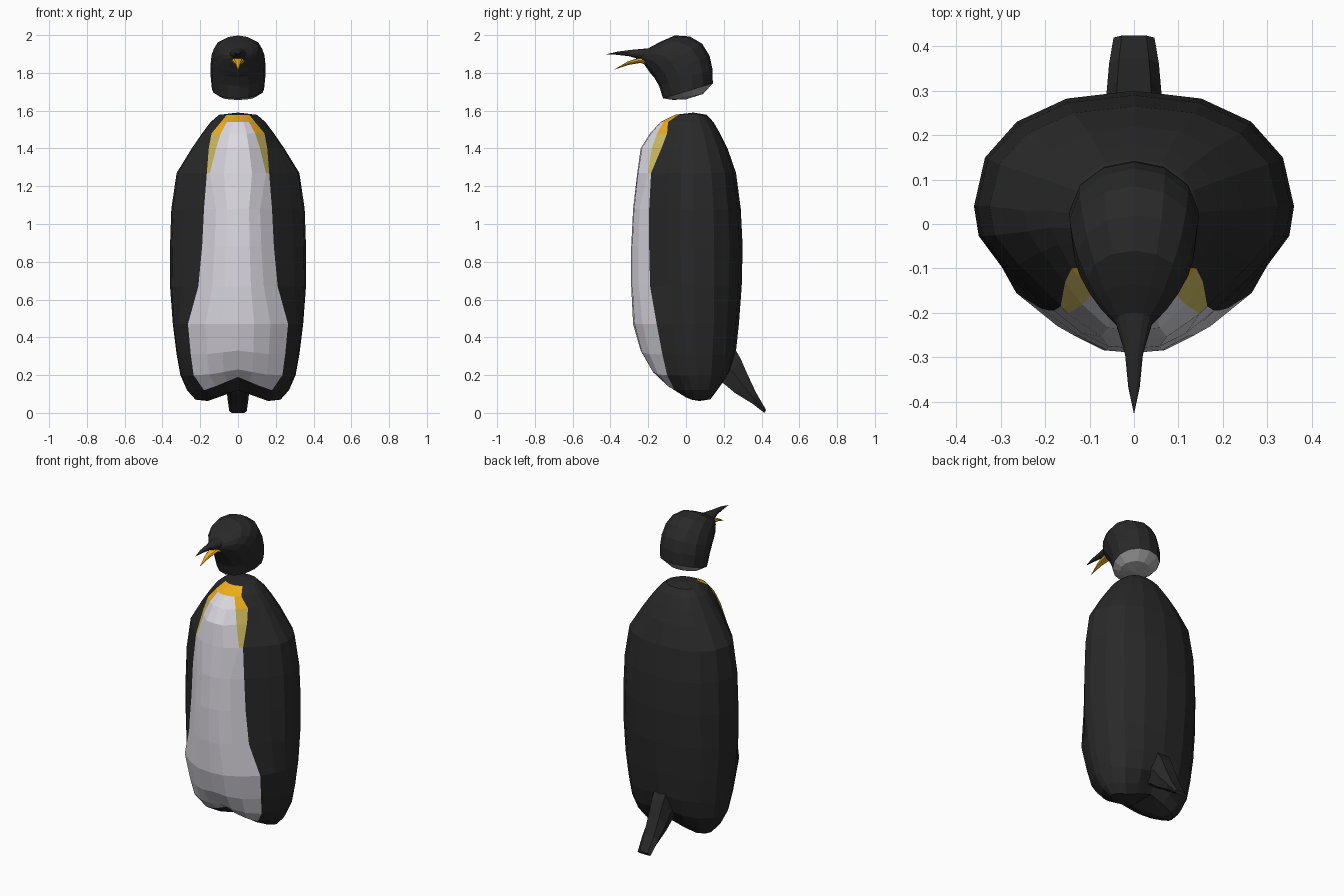
import bpy, bmesh, math
from mathutils import Vector

if "Cube" in bpy.data.objects:
    bpy.data.objects.remove(bpy.data.objects["Cube"])


def mat(name, rgb):
    m = bpy.data.materials.new(name)
    m.diffuse_color = (*rgb, 1)
    m.use_nodes = True
    m.node_tree.nodes["Principled BSDF"].inputs["Base Color"].default_value = m.diffuse_color
    return m


BLACK = mat("black", (0.022, 0.022, 0.022))
WHITE = mat("white", (0.72, 0.70, 0.76))
ORANGE = mat("orange", (0.85, 0.42, 0.01))
YELLOW = mat("pale_yellow", (0.62, 0.50, 0.12))
GREY = mat("light_grey", (0.40, 0.40, 0.40))


def finish(name, bm, mats):
    bmesh.ops.recalc_face_normals(bm, faces=bm.faces[:])
    me = bpy.data.meshes.new(name)
    bm.to_mesh(me)
    bm.free()
    for m in mats:
        me.materials.append(m)
    ob = bpy.data.objects.new(name, me)
    bpy.context.collection.objects.link(ob)
    return ob


def bridge(bm, rings, pick=lambda i, k: 0):
    """Quads between successive rings; pick gives the material per face."""
    n = len(rings[0])
    for i in range(len(rings) - 1):
        for k in range(n):
            f = bm.faces.new((rings[i][k], rings[i][(k + 1) % n],
                              rings[i + 1][(k + 1) % n], rings[i + 1][k]))
            f.material_index = pick(i, k)


def fan(bm, ring, tip, mi=0):
    v = bm.verts.new(tip)
    for k in range(len(ring)):
        bm.faces.new((ring[k], ring[(k + 1) % len(ring)], v)).material_index = mi


def section(bm, low, high, w, n, egg=0.0):
    """Tilted oval ring between a lower and an upper (y, z) profile point."""
    out = []
    for k in range(n):
        a = 2 * math.pi * k / n
        t = 0.5 - 0.5 * math.cos(a)
        out.append(bm.verts.new((w * math.sin(a) * (1 - egg * math.cos(a)),
                                 low[0] + (high[0] - low[0]) * t,
                                 low[1] + (high[1] - low[1]) * t)))
    return out


# Body: z, centre lift, half width, widest y, back y, panel half width, panel edge y, inner ratio, front y
BODY = [
    (0.07, 0.05, 0.225, 0.07, 0.15, 0.13, 0.00, 0.65, -0.02),
    (0.12, 0.07, 0.27, 0.07, 0.19, 0.18, -0.06, 0.65, -0.12),
    (0.20, 0.03, 0.305, 0.06, 0.235, 0.235, -0.10, 0.65, -0.18),
    (0.31, 0.02, 0.325, 0.05, 0.265, 0.25, -0.125, 0.65, -0.24),
    (0.47, 0.0, 0.345, 0.05, 0.28, 0.265, -0.155, 0.65, -0.28),
    (0.67, 0.0, 0.36, 0.04, 0.295, 0.21, -0.19, 0.65, -0.29),
    (0.88, 0.0, 0.36, 0.04, 0.30, 0.19, -0.195, 0.65, -0.29),
    (1.08, 0.0, 0.353, 0.04, 0.29, 0.18, -0.195, 0.65, -0.28),
    (1.27, 0.0, 0.325, 0.04, 0.265, 0.165, -0.185, 0.90, -0.258),
    (1.40, 0.0, 0.245, 0.03, 0.22, 0.155, -0.13, 0.75, -0.24),
    (1.48, 0.0, 0.19, 0.03, 0.18, 0.14, -0.10, 0.65, -0.19),
    (1.54, 0.0, 0.145, 0.025, 0.145, 0.09, -0.095, 0.65, -0.135),
    (1.578, 0.0, 0.10, 0.03, 0.11, 0.06, -0.04, 0.65, -0.06),
]
bm = bmesh.new()
rings = []
for z, lift, W, yw, yb, we, ye, r, yf in BODY:
    d = ye - yf
    half = [(0, yf), (we * r * 0.5, yf + d * 0.06), (we * r, yf + d * r * r * 0.95), (we, ye),
            (we + (W - we) * 0.6, ye + (yw - ye) * 0.42),
            (we + (W - we) * 0.93, ye + (yw - ye) * 0.71)]
    for k in range(5):
        a = math.pi / 2 * k / 4
        half.append((W * max(0, math.cos(a)) ** 0.9, yw + (yb - yw) * math.sin(a) ** 0.9))
    half[-1] = (0, yb)
    loop = half + [(-x, y) for x, y in half[-2:0:-1]]
    rings.append([bm.verts.new((x, y, z + lift * max(0, 1 - abs(x) / 0.17))) for x, y in loop])


def body_colour(i, k):
    col = k if k < 10 else 19 - k          # mirrored column
    if i == 11 and col < 3 or i == 10 and col == 2:
        return 2
    if i in (8, 9) and col == 2:
        return 3
    return 1 if 1 <= i < 11 and col < 3 else 0


bridge(bm, rings, body_colour)
fan(bm, rings[-1], (0, 0.04, 1.59))
# Two-lobed underside
b = rings[0]
fan(bm, b[:11], (0.16, 0.07, 0.063))
fan(bm, b[10:] + b[:1], (-0.16, 0.07, 0.063))
finish("body", bm, [BLACK, WHITE, ORANGE, YELLOW])

# Tail
bm = bmesh.new()
rings = []
for lo, hi, w in [((0.14, 0.17), (0.24, 0.37), 0.07), ((0.20, 0.155), (0.288, 0.29), 0.066),
                  ((0.26, 0.105), (0.325, 0.205), 0.062), ((0.35, 0.05), (0.372, 0.105), 0.056),
                  ((0.415, 0.002), (0.424, 0.018), 0.046)]:
    mid = ((lo[0] + hi[0]) / 2, (lo[1] + hi[1]) / 2)
    pts = [(0, *lo), (w * 0.7, *lo), (w, *mid), (w * 0.6, *hi),
           (-w * 0.6, *hi), (-w, *mid), (-w * 0.7, *lo)]
    rings.append([bm.verts.new(p) for p in pts])
bridge(bm, rings)
bm.faces.new(rings[0])
bm.faces.new(rings[-1])
bm.verts.ensure_lookup_table()
low = min(v.co.z for v in bm.verts)
for v in bm.verts:
    if v.co.z < 0.03:
        v.co.z -= low
finish("tail", bm, [BLACK])

# Head running into the upper beak
HEAD = [((-0.122, 1.665), (0.142, 1.745), 0.138), ((-0.142, 1.73), (0.14, 1.82), 0.145),
        ((-0.168, 1.775), (0.125, 1.89), 0.145), ((-0.19, 1.80), (0.085, 1.955), 0.14),
        ((-0.205, 1.822), (0.02, 1.993), 0.128), ((-0.218, 1.84), (-0.06, 1.998), 0.105),
        ((-0.228, 1.855), (-0.135, 1.965), 0.078), ((-0.245, 1.872), (-0.20, 1.93), 0.042),
        ((-0.30, 1.888), (-0.29, 1.922), 0.02), ((-0.37, 1.896), (-0.365, 1.912), 0.013)]
bm = bmesh.new()
rings = [section(bm, lo, hi, w, 14, 0.12) for lo, hi, w in HEAD]
bridge(bm, rings)
fan(bm, rings[-1], (0, -0.428, 1.897))
# Rounded pale underside of the neck
under = section(bm, (-0.07, 1.657), (0.09, 1.688), 0.09, 14)
bridge(bm, [rings[0], under], lambda i, k: 1)
fan(bm, under, (0, 0.0, 1.66), 1)
finish("head", bm, [BLACK, GREY])

# Lower beak
bm = bmesh.new()
rings = [section(bm, lo, hi, w, 8) for lo, hi, w in
         [((-0.19, 1.835), (-0.20, 1.882), 0.042), ((-0.24, 1.853), (-0.25, 1.88), 0.03),
          ((-0.305, 1.842), (-0.31, 1.86), 0.017)]]
bridge(bm, rings)
fan(bm, rings[-1], (0, -0.385, 1.815))
bm.faces.new(rings[0])
finish("lower_beak", bm, [ORANGE])

# Eyes
for side, label in ((1, "right"), (-1, "left")):
    bm = bmesh.new()
    bmesh.ops.create_icosphere(bm, subdivisions=1, radius=0.016)
    bmesh.ops.translate(bm, verts=bm.verts, vec=Vector((side * 0.086, -0.125, 1.915)))
    finish("eye_" + label, bm, [BLACK])
